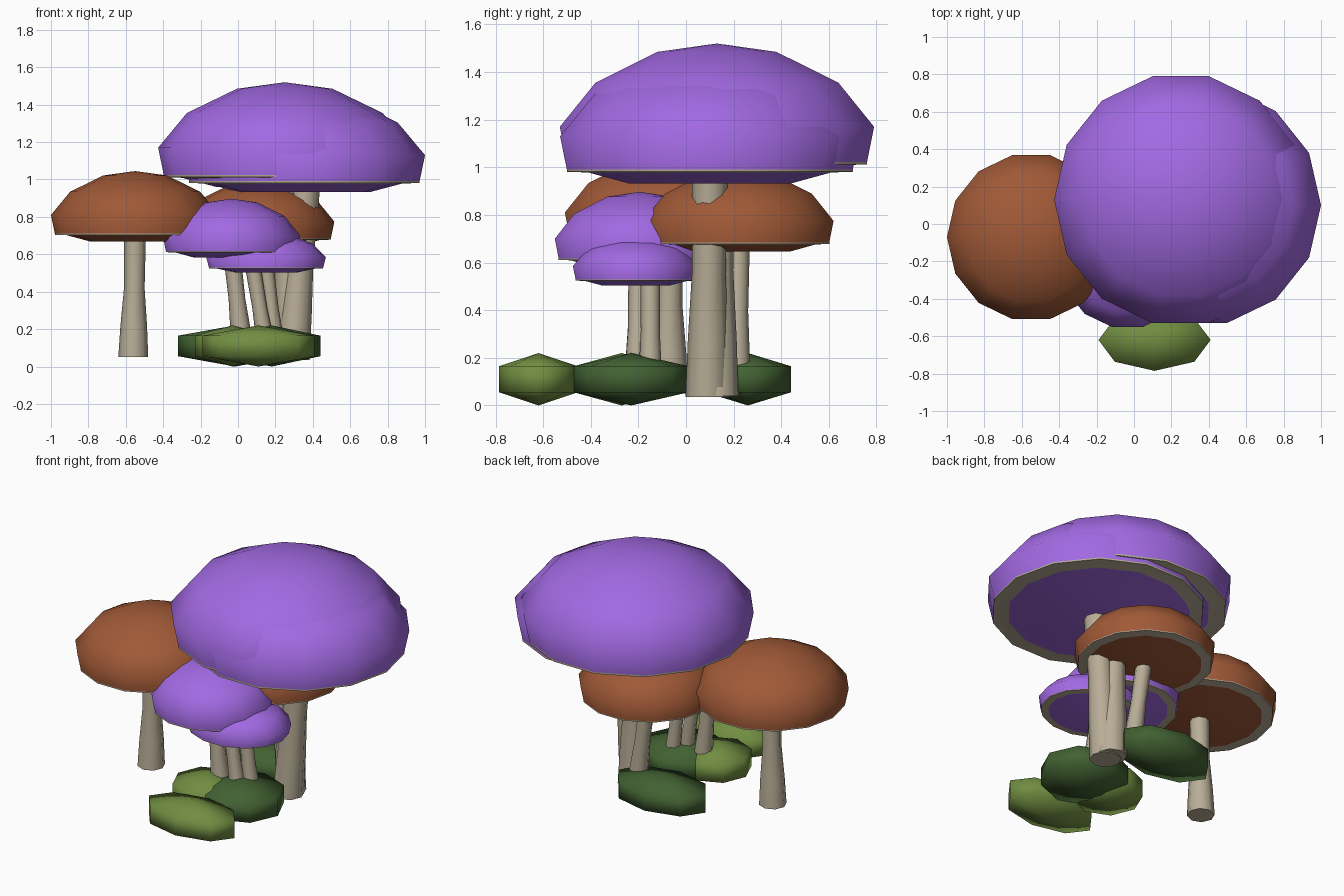
import bpy, bmesh, math
from mathutils import Vector

cube = bpy.data.objects.get("Cube")
if cube:
    bpy.data.objects.remove(cube, do_unlink=True)


def material(name, rgb):
    m = bpy.data.materials.new(name)
    m.use_nodes = True
    color = (*rgb, 1.0)
    m.diffuse_color = color
    m.node_tree.nodes["Principled BSDF"].inputs["Base Color"].default_value = color
    return m


PURPLE = material("purple cap", (0.36, 0.142, 0.76))
ORANGE = material("rust cap", (0.35, 0.1, 0.038))
CREAM = material("cream stem", (0.48, 0.42, 0.31))
OLIVE = material("olive leaf", (0.165, 0.27, 0.054))
GREEN = material("dark green leaf", (0.054, 0.12, 0.032))


def lathe(name, rings, sides, mats, cream_bands=(), angle=60):
    """Skin a stack of rings, each given as (center, x radius, y radius)."""
    bm = bmesh.new()
    rows = []
    for center, rx, ry in rings:
        if rx == 0:
            rows.append([bm.verts.new(center)] * sides)
            continue
        row = []
        for i in range(sides):
            a = math.tau * i / sides
            row.append(bm.verts.new(Vector(center) + Vector((rx * math.cos(a), ry * math.sin(a), 0))))
        rows.append(row)
    for band, (low, high) in enumerate(zip(rows, rows[1:])):
        for i in range(sides):
            j = (i + 1) % sides
            corners = list(dict.fromkeys((low[i], low[j], high[j], high[i])))
            face = bm.faces.new(corners)
            face.material_index = 1 if band in cream_bands else 0
    bmesh.ops.recalc_face_normals(bm, faces=bm.faces)
    mesh = bpy.data.meshes.new(name)
    bm.to_mesh(mesh)
    bm.free()
    for m in mats:
        mesh.materials.append(m)
    obj = bpy.data.objects.new(name, mesh)
    bpy.context.collection.objects.link(obj)
    bpy.ops.object.select_all(action='DESELECT')
    obj.select_set(True)
    bpy.context.view_layer.objects.active = obj
    bpy.ops.object.shade_smooth_by_angle(angle=math.radians(angle))
    return obj


# Cap outline from crown to underside: (share of radius, share of height above rim)
CAP = [(0, 1), (.378, .9), (.773, .53), (1, 0), (.955, -.42),
       (.955, -.45), (.81, -.46), (.54, -.6), (0, -.6)]


def cap(name, x, y, rim, height, rx, ry, mat):
    rings = [((x, y, rim + h * height), r * rx, r * ry) for r, h in CAP]
    lathe(name, rings, 14, [mat, CREAM], cream_bands=(4, 5))


def stem(name, base, top, foot, neck):
    base, top = Vector(base), Vector(top)
    rings = [(base, 0, 0)]
    for t, r in ((0, foot), (.25, foot * .6 + neck * .4), (.55, neck * .95), (1, neck)):
        rings.append((base.lerp(top, t), r, r))
    rings.append((top, 0, 0))
    lathe(name, rings, 8, [CREAM])


def leaf(name, x, y, rx, ry, mat):
    rings = [((x, y, 0), 0, 0), ((x, y, .055), rx, ry),
             ((x, y, .165), rx, ry), ((x, y, .22), 0, 0)]
    lathe(name, rings, 8, [mat], angle=80)


# Caps
cap("large_cap", .25, .13, 1.17, .35, .677, .677, PURPLE)
cap("large_cap_side", .355, .10, 1.13, .33, .645, .645, PURPLE)
cap("right_rust_cap", -.55, -.07, .81, .235, .45, .45, ORANGE)
cap("back_rust_cap", .105, .22, .775, .215, .41, .41, ORANGE)
cap("front_cap", -.035, -.195, .70, .197, .367, .365, PURPLE)
cap("low_front_cap", .15, -.21, .585, .135, .32, .272, PURPLE)

# Stems
stem("right_stem", (-.56, -.07, .05), (-.55, -.07, .72), .08, .058)
stem("large_stem", (.28, .13, .04), (.25, .13, 1.0), .09, .072)
stem("large_stem_side", (.29, .09, .035), (.365, .10, .97), .092, .075)
stem("back_stem", (.2, .21, .05), (.11, .22, .68), .06, .048)
stem("front_stem", (.03, -.2, .05), (-.035, -.195, .62), .06, .047)
stem("low_stem", (.16, -.21, .05), (.08, -.2, .53), .05, .042)
stem("low_stem_side", (.21, -.15, .05), (.15, -.15, .53), .05, .042)

# Ground leaves
leaf("front_leaf", .11, -.62, .30, .165, OLIVE)
leaf("middle_leaf", -.03, -.27, .2, .2, OLIVE)
leaf("dark_middle_leaf", .18, -.23, .26, .24, GREEN)
leaf("dark_back_leaf", -.015, .26, .305, .18, GREEN)
